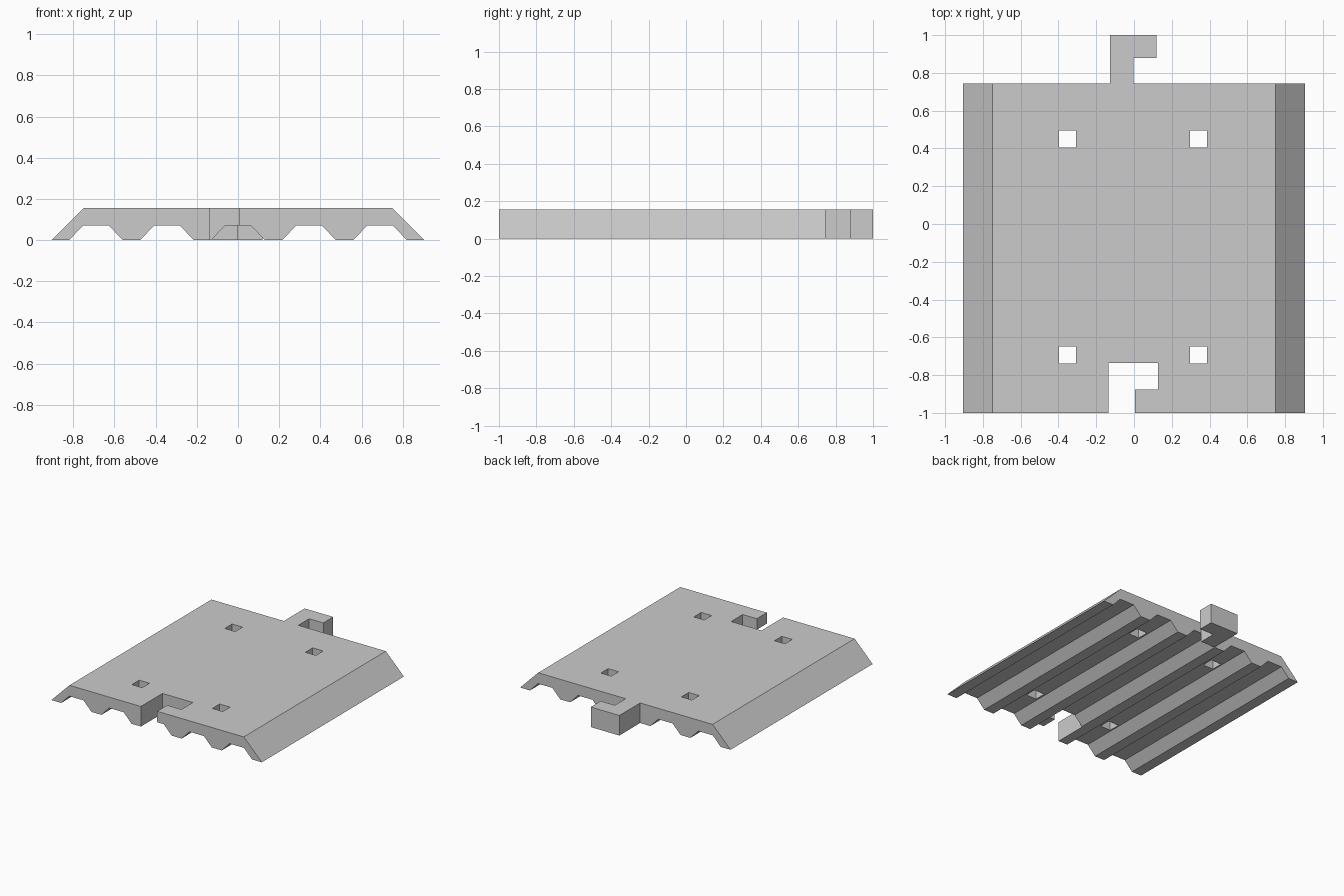
import bpy
import bmesh

cube = bpy.data.objects.get("Cube")
if cube:
    bpy.data.objects.remove(cube, do_unlink=True)

grey = bpy.data.materials.new("plain_grey")
grey.use_nodes = True
GREY = (0.6, 0.6, 0.6, 1)
grey.diffuse_color = GREY
grey.node_tree.nodes["Principled BSDF"].inputs["Base Color"].default_value = GREY

HEIGHT = 0.156
FRONT, BACK = -1.0, 0.745


def prism(name, outline, offset):
    """Extrude a closed 3D outline along an offset into a flat-shaded solid."""
    bm = bmesh.new()
    face = bm.faces.new([bm.verts.new(p) for p in outline])
    extruded = bmesh.ops.extrude_face_region(bm, geom=[face])["geom"]
    bmesh.ops.translate(bm, vec=offset, verts=[v for v in extruded if isinstance(v, bmesh.types.BMVert)])
    bmesh.ops.recalc_face_normals(bm, faces=bm.faces)
    mesh = bpy.data.meshes.new(name)
    bm.to_mesh(mesh)
    bm.free()
    mesh.materials.append(grey)
    obj = bpy.data.objects.new(name, mesh)
    bpy.context.collection.objects.link(obj)
    return obj


def cut(target, name, plan):
    """Cut a plan outline vertically through the target."""
    cutter = prism(name, [(x, y, -0.1) for x, y in plan], (0, 0, 0.4))
    cutter.hide_render = True
    cutter.hide_set(True)
    cutter.display_type = 'WIRE'
    mod = target.modifiers.new(name, 'BOOLEAN')
    mod.operation = 'DIFFERENCE'
    mod.solver = 'EXACT'
    mod.object = cutter


# Plate with sloped sides and five tapered grooves underneath
profile = [(0.905, 0), (0.75, HEIGHT), (-0.75, HEIGHT), (-0.905, 0)]
for i in range(-2, 3):
    centre = i * 0.345
    profile += [(centre - 0.13, 0), (centre - 0.062, 0.071),
                (centre + 0.062, 0.071), (centre + 0.13, 0)]
plate = prism("plate", [(x, FRONT, z) for x, z in profile], (0, BACK - FRONT, 0))

# Hooked connector slot at the front edge
cut(plate, "slot_cutter", [(-0.135, -1.1), (0.005, -1.1), (0.005, -0.877),
                           (0.127, -0.877), (0.127, -0.735), (-0.135, -0.735)])

# Four square holes through the plate
for side, x in (("right", -0.352), ("left", 0.341)):
    for end, y in (("front", -0.693), ("back", 0.45)):
        r = 0.045
        cut(plate, f"{end}_{side}_hole_cutter",
            [(x - r, y - r), (x + r, y - r), (x + r, y + r), (x - r, y + r)])

# Matching hooked connector tab at the back edge
tab = [(-0.127, BACK), (-0.003, BACK), (-0.003, 0.878),
       (0.119, 0.878), (0.119, 1), (-0.127, 1)]
prism("connector_tab", [(x, y, 0) for x, y in tab], (0, 0, HEIGHT))
